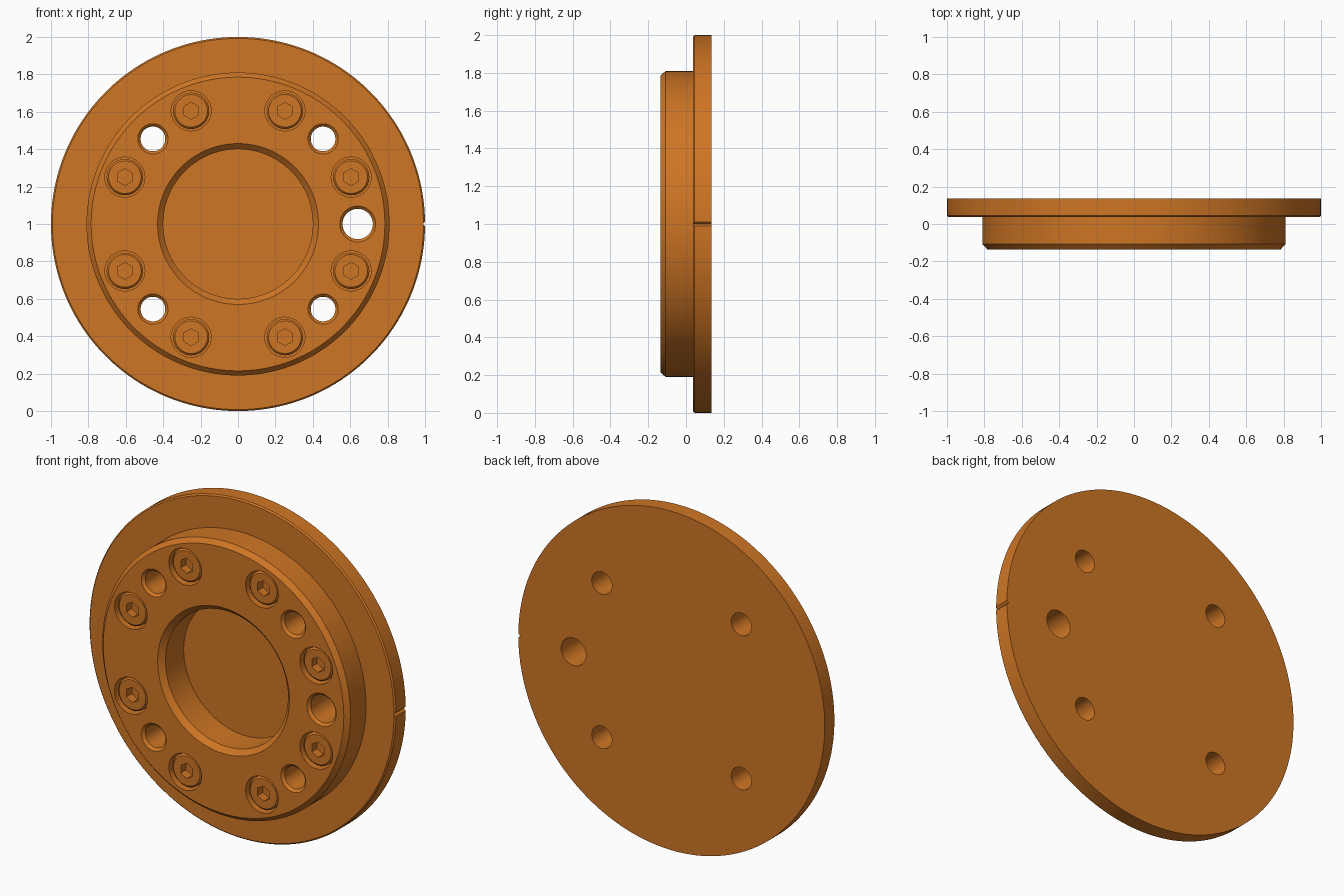
import bpy, bmesh, math
from mathutils import Vector, Matrix

if "Cube" in bpy.data.objects:
    bpy.data.objects.remove(bpy.data.objects["Cube"], do_unlink=True)

# Single material
COLOR = (0.62, 0.18, 0.018, 1)
mat = bpy.data.materials.new("orange")
mat.use_nodes = True
mat.diffuse_color = COLOR
mat.node_tree.nodes["Principled BSDF"].inputs["Base Color"].default_value = COLOR


def add_lathe(bm, profile, x=0.0, z=0.0, segs=48):
    """Spin (radius, y) points into a closed solid about a line along y."""
    verts = [bm.verts.new((x, y, z + r)) for r, y in profile]
    edges = [bm.edges.new(p) for p in zip(verts, verts[1:])]
    bmesh.ops.spin(bm, geom=verts + edges, cent=(x, 0, z), axis=(0, 1, 0),
                   angle=math.tau, steps=segs)


def finish(bm, name):
    bmesh.ops.remove_doubles(bm, verts=bm.verts, dist=1e-5)
    bmesh.ops.recalc_face_normals(bm, faces=bm.faces)
    mesh = bpy.data.meshes.new(name)
    bm.to_mesh(mesh)
    bm.free()
    mesh.materials.append(mat)
    obj = bpy.data.objects.new(name, mesh)
    bpy.context.collection.objects.link(obj)
    return obj


def activate(obj):
    bpy.ops.object.select_all(action='DESELECT')
    obj.select_set(True)
    bpy.context.view_layer.objects.active = obj


def cut(obj, cutter):
    cutter.hide_render = True
    mod = obj.modifiers.new("cut", 'BOOLEAN')
    mod.operation, mod.solver, mod.object = 'DIFFERENCE', 'EXACT', cutter
    activate(obj)
    bpy.ops.object.modifier_apply(modifier=mod.name)
    bpy.data.objects.remove(cutter, do_unlink=True)
    activate(obj)
    bpy.ops.object.shade_smooth_by_angle(angle=math.radians(25))


FRONT, BACK, STEP = -0.135, 0.135, 0.037
BOLTS = [(0.655 * math.cos(a), 1 + 0.655 * math.sin(a))
         for a in (math.radians(22.5 + 45 * k) for k in range(8))]

# Flanged disc with raised boss and blind centre bore
bm = bmesh.new()
add_lathe(bm, [(0, 0.065), (0.4, 0.065), (0.4, FRONT + 0.03), (0.43, FRONT),
               (0.785, FRONT), (0.81, FRONT + 0.027), (0.81, STEP),
               (0.992, STEP), (1, STEP + 0.008), (1, BACK), (0, BACK)],
          z=1, segs=160)
body = finish(bm, "flange_body")

# Chamfered through holes, bolt counterbores and rim notch
bm = bmesh.new()
holes = [(sx * 0.455, 1 + sz * 0.455, 0.066) for sx in (-1, 1) for sz in (-1, 1)]
holes.append((0.64, 1, 0.081))
for x, z, r in holes:
    add_lathe(bm, [(0, FRONT - 0.05), (r + 0.015, FRONT - 0.05), (r + 0.015, FRONT),
                   (r, FRONT + 0.015), (r, 0.2), (0, 0.2)], x, z)
for x, z in BOLTS:
    add_lathe(bm, [(0, FRONT - 0.05), (0.107, FRONT - 0.05),
                   (0.107, -0.02), (0, -0.02)], x, z)
add_lathe(bm, [(0, -0.05), (0.012, -0.05), (0.012, 0.2), (0, 0.2)], 1, 1, segs=4)
cut(body, finish(bm, "hole_cutter"))

# Socket head bolt, repeated around the boss
TOP = FRONT + 0.015
bm = bmesh.new()
add_lathe(bm, [(0, TOP), (0.087, TOP), (0.097, TOP + 0.01),
               (0.097, -0.019), (0, -0.019)])
bolt = finish(bm, "bolt_1")
bm = bmesh.new()
add_lathe(bm, [(0, TOP - 0.05), (0.045, TOP - 0.05),
               (0.045, TOP + 0.05), (0, TOP + 0.05)], segs=6)
cut(bolt, finish(bm, "socket_cutter"))

for i, (x, z) in enumerate(BOLTS):
    obj = bolt
    if i:
        obj = bolt.copy()
        obj.name = f"bolt_{i + 1}"
        bpy.context.collection.objects.link(obj)
    obj.location = (x, 0, z)
